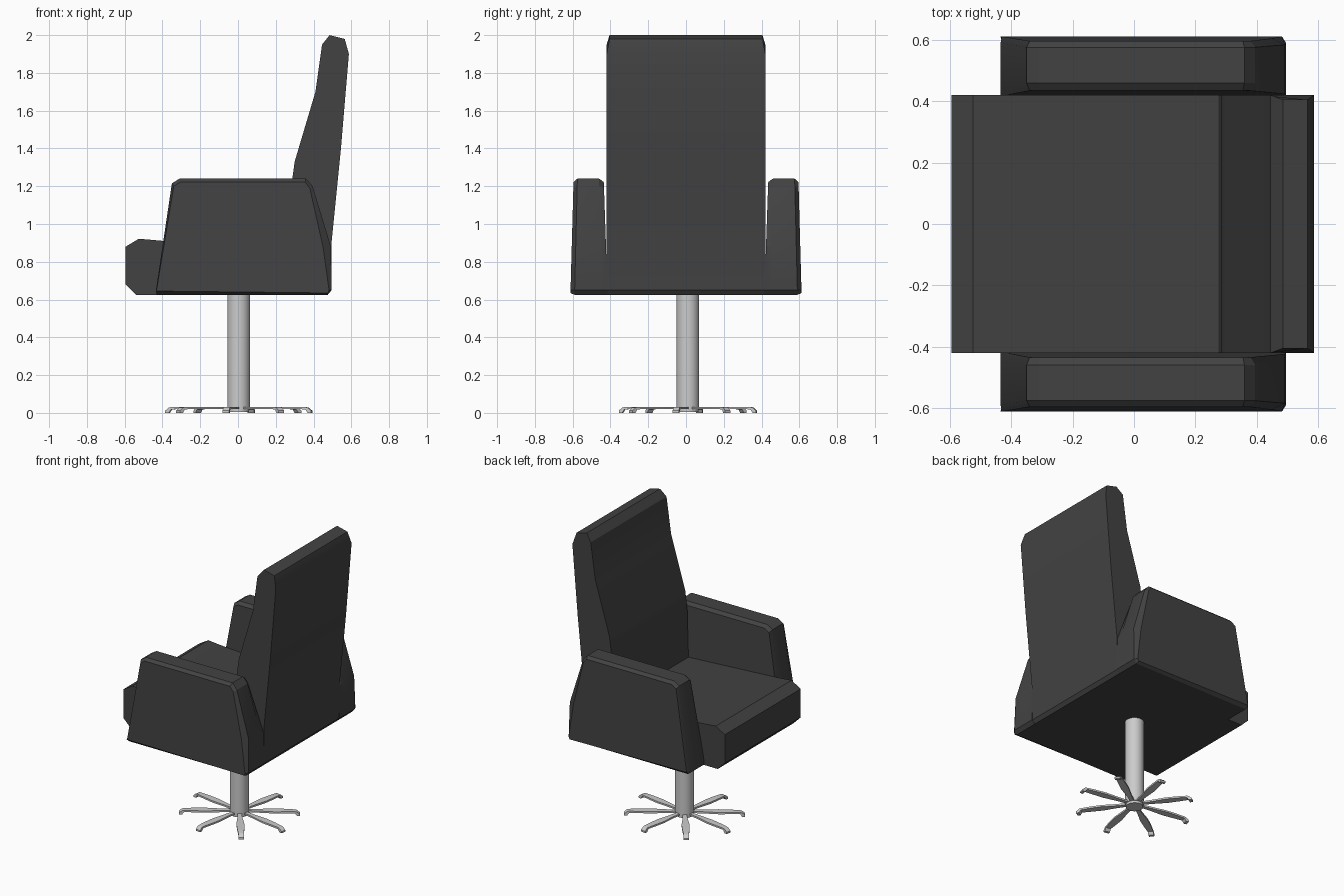
import bpy, bmesh
from math import radians
from mathutils import Matrix, Vector

if "Cube" in bpy.data.objects:
    bpy.data.objects.remove(bpy.data.objects["Cube"])

leather = bpy.data.materials.new("dark_leather")
leather.diffuse_color = (0.055, 0.055, 0.055, 1)
leather.use_nodes = True
leather.node_tree.nodes["Principled BSDF"].inputs["Base Color"].default_value = leather.diffuse_color


def finish(name, bm, mat=None, angle=30):
    bmesh.ops.recalc_face_normals(bm, faces=bm.faces)
    me = bpy.data.meshes.new(name)
    bm.to_mesh(me)
    bm.free()
    ob = bpy.data.objects.new(name, me)
    bpy.context.collection.objects.link(ob)
    if mat:
        me.materials.append(mat)
    bpy.ops.object.select_all(action='DESELECT')
    ob.select_set(True)
    bpy.context.view_layer.objects.active = ob
    bpy.ops.object.shade_smooth_by_angle(angle=radians(angle))
    return ob


def loft(bm, rings):
    """Skin equal-length rings of points and cap both ends."""
    vs = [[bm.verts.new(p) for p in r] for r in rings]
    n = len(vs[0])
    for a, b in zip(vs, vs[1:]):
        for i in range(n):
            j = (i + 1) % n
            bm.faces.new((a[i], a[j], b[j], b[i]))
    bm.faces.new(vs[0][::-1])
    bm.faces.new(vs[-1])


# Seat and backrest: one side profile run across the width
profile = [(-0.54, 0.625), (-0.595, 0.68), (-0.595, 0.88), (-0.525, 0.922),
           (-0.39, 0.91), (0.275, 0.87), (0.285, 1.22), (0.30, 1.33),
           (0.41, 1.70), (0.445, 1.95), (0.485, 2.0), (0.565, 1.98),
           (0.587, 1.90), (0.545, 1.40), (0.495, 0.90), (0.493, 0.65), (0.475, 0.625)]
bm = bmesh.new()
loft(bm, [[(x, s * (0.405 if z > 1.97 else 0.42), z) for x, z in profile]
          for s in (-1, 1)])
finish("seat_and_backrest", bm, leather)

# Armrests: inset inner face, full middle, inset outer face
# columns: full x, full z, inset x, inset z
arm = [(-0.43, 0.625, -0.435, 0.645), (-0.435, 0.645, -0.43, 0.66),
       (-0.35, 1.215, -0.34, 1.20), (-0.31, 1.24, -0.305, 1.222),
       (0.36, 1.24, 0.355, 1.222), (0.395, 1.20, 0.38, 1.19),
       (0.492, 0.88, 0.45, 0.88), (0.496, 0.65, 0.482, 0.65),
       (0.475, 0.625, 0.475, 0.635)]


def arm_ring(y_low, y_high, inset, s):
    ring = []
    for x, z, xi, zi in arm:
        px, pz = (xi, zi) if inset else (x, z)
        t = (pz - 0.625) / 0.615
        ring.append((px, s * (y_low + (y_high - y_low) * t), pz))
    return ring


for side, s in (("left", 1), ("right", -1)):
    bm = bmesh.new()
    inner = [(x if z < 1 else xi, s * (0.415 + 0.02 * (z - 0.625) / 0.6),
              z if z < 1 else zi) for x, z, xi, zi in arm]
    loft(bm, [inner,
              arm_ring(0.45, 0.46, False, s),
              arm_ring(0.59, 0.575, False, s),
              arm_ring(0.612, 0.595, True, s)])
    finish("armrest_" + side, bm, leather, 20)

# Column and hub
for name, r, z0, z1 in (("column", 0.06, 0.02, 0.64), ("hub", 0.055, 0.004, 0.034)):
    bm = bmesh.new()
    bmesh.ops.create_cone(bm, cap_ends=True, segments=32, radius1=r, radius2=r,
                          depth=z1 - z0,
                          matrix=Matrix.Translation((0.004, 0.01, (z0 + z1) / 2)))
    finish(name, bm)

# Star base: eight leaf-shaped legs with turned-down feet
# radius, half width, bottom z, top z
leg = [(0.03, 0.012, 0.02, 0.032), (0.12, 0.016, 0.02, 0.032),
       (0.22, 0.026, 0.02, 0.032), (0.30, 0.023, 0.02, 0.032),
       (0.36, 0.018, 0.019, 0.031), (0.373, 0.018, 0.0, 0.028),
       (0.392, 0.018, 0.0, 0.012)]
bm = bmesh.new()
for k in range(8):
    rot = Matrix.Rotation(radians(35 + 45 * k), 3, 'Z')
    rings = []
    for r, w, z0, z1 in leg:
        ring = []
        for y, z in ((-w, z0), (w, z0), (w, z1), (-w, z1)):
            p = rot @ Vector((r, y, z))
            ring.append((p.x + 0.004, p.y * 0.94 + 0.01, p.z))
        rings.append(ring)
    loft(bm, rings)
finish("star_base", bm)
